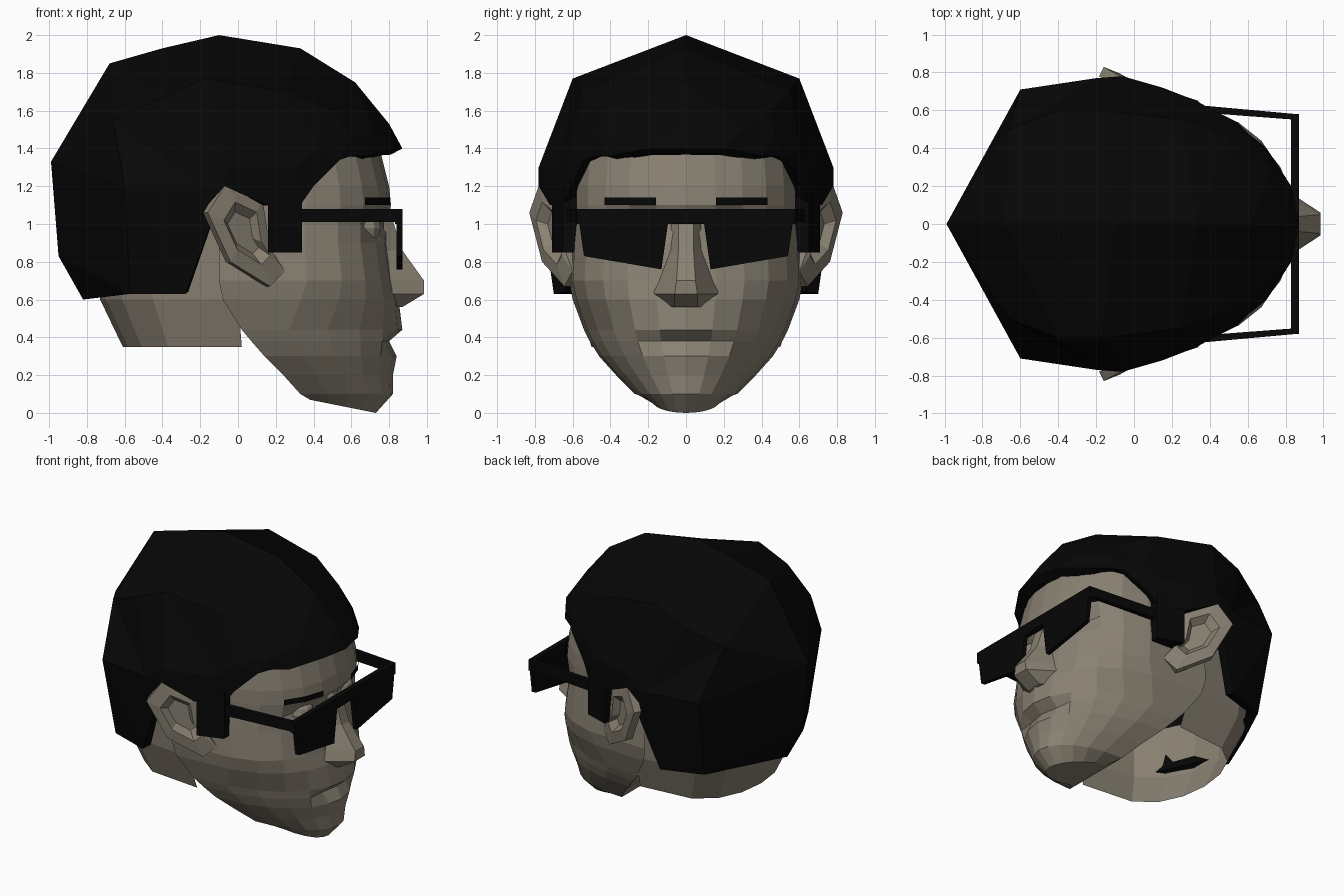
import bpy, bmesh
from math import sin, cos, pi
from mathutils import Vector

cube = bpy.data.objects.get("Cube")
if cube:
    bpy.data.objects.remove(cube, do_unlink=True)


def material(name, color):
    mat = bpy.data.materials.new(name)
    mat.use_nodes = True
    mat.diffuse_color = (*color, 1)
    shader = mat.node_tree.nodes["Principled BSDF"]
    shader.inputs["Base Color"].default_value = (*color, 1)
    return mat


SKIN = material("skin", (.25, .22, .17))
HAIR = material("black hair", (.002, .002, .002))
FRAME = material("black plastic", (.002, .002, .002))


def finish(bm, name, mat, thickness=0):
    """Turn half a part into a flat shaded object mirrored across y."""
    bmesh.ops.remove_doubles(bm, verts=bm.verts, dist=.001)
    bmesh.ops.recalc_face_normals(bm, faces=bm.faces)
    mesh = bpy.data.meshes.new(name)
    bm.to_mesh(mesh)
    bm.free()
    mesh.materials.append(mat)
    part = bpy.data.objects.new(name, mesh)
    bpy.context.collection.objects.link(part)
    mirror = part.modifiers.new("mirror", 'MIRROR')
    mirror.use_axis = (False, True, False)
    if thickness:
        solid = part.modifiers.new("thickness", 'SOLIDIFY')
        solid.thickness = thickness
        solid.offset = -1


def loft(name, rows, mat, closed=False, cap_start=False, cap_end=False,
         split=False, thickness=0, keep=None):
    """Join neighbouring rows of points with quads, or with pairs of triangles."""
    bm = bmesh.new()
    grid = [[bm.verts.new(point) for point in row] for row in rows]
    count = len(grid[0])
    for i, (row, following) in enumerate(zip(grid, grid[1:])):
        for j in range(count if closed else count - 1):
            k = (j + 1) % count
            if keep and not keep(i, j):
                continue
            if split:
                bm.faces.new((row[j], row[k], following[j]))
                bm.faces.new((row[k], following[k], following[j]))
            else:
                bm.faces.new((row[j], row[k], following[k], following[j]))
    if cap_start:
        bm.faces.new(grid[0])
    if cap_end:
        bm.faces.new(grid[-1])
    finish(bm, name, mat, thickness)


def solid(name, layers, mat):
    loft(name, layers, mat, closed=True, cap_start=True, cap_end=True)


def prism(name, plan, bottom, top, mat):
    """Plan outline raised between two heights."""
    solid(name, [[(x, y, z) for x, y in plan] for z in (bottom, top)], mat)


def arc(z, tip, end, half_width, squareness, steps=6):
    """Half a rounded cross-section, from its tip on the middle to its side."""
    angles = [pi / 2 * i / steps for i in range(steps + 1)]
    return [(end + (tip - end) * abs(cos(a)) ** squareness, half_width * sin(a), z)
            for a in angles]


# Face cross-sections: height, front, back, half width
FACE = [
    (1.4, .75, -.1, .58), (1.2, .8, -.1, .6), (1.1, .81, -.1, .6),
    (1, .79, -.1, .6), (.9, .79, -.1, .61), (.7, .82, -.1, .62),
    (.6, .85, -.08, .6), (.44, .87, .02, .54), (.38, .86, .07, .51),
    (.3, .84, .14, .46), (.2, .82, .24, .37), (.1, .82, .33, .27), (0, .73, .38, .18),
]
# Columns pushed in at the eye sockets and the mouth line
DENTS = {1: (1, 2), .38: (0, 1)}


def face_row(z, front, back, half_width):
    # the jaw is rounder than the brow and cheeks
    row = arc(z, front, back, half_width, min(.9, max(.5, 1.8 - 2 * z)))
    row.append((back, 0, z))
    if z == 0:
        # chin rises toward the throat
        row = [(x, y, (front - x) / 5) for x, y, z in row]
    return [(x - .06 if j in DENTS.get(z, ()) else x, y, height)
            for j, (x, y, height) in enumerate(row)]


loft("face", [face_row(*section) for section in FACE], SKIN, cap_end=True,
     keep=lambda i, j: j < 6 or FACE[i][0] < .5)

# Nose: height, ridge, ridge half width, base half width
NOSE = [(1.08, .8, .04, .07), (.86, .87, .04, .09), (.7, .985, .05, .16),
        (.63, .985, .06, .2), (.56, .87, .06, .12)]
loft("nose", [[(ridge, 0, z), (ridge, top, z), (.77, base, z)]
              for z, ridge, top, base in NOSE], SKIN, cap_start=True, cap_end=True)

# Eyes
bm = bmesh.new()
bmesh.ops.create_uvsphere(bm, u_segments=10, v_segments=6, radius=.09)
bmesh.ops.translate(bm, verts=bm.verts, vec=(.67, .23, .98))
finish(bm, "eyes", SKIN)

# Eyebrows: thin strips hugging the brow
loft("eyebrows", [arc(z, .82, -.1, .61, .5)[1:4] for z in (1.1, 1.14)], HAIR)

# Open neck
loft("neck", [arc(1, -.76, 0, .61, .5, steps=4), arc(.6, -.73, 0, .58, .5, steps=4),
              arc(.35, -.61, .02, .5, .5, steps=4)], SKIN)

# Ears: slanted slabs with a sunken bowl
EAR = [(-.16, 1.06), (-.06, 1.22), (.13, 1.13), (.17, .87), (.25, .75), (.17, .67), (-.04, .8)]
EAR_MIDDLE = Vector((.04, .96))


def ear_loop(lift, scale):
    loop = [EAR_MIDDLE.lerp(Vector(point), scale) for point in EAR]
    return [(x + lift / 2, .74 - .56 * x + lift, z) for x, z in loop]


solid("ears", [ear_loop(-.05, 1), ear_loop(0, 1), ear_loop(.01, .6), ear_loop(-.03, .4)], SKIN)

# Hair: arches from the crown line down to the hem, fringe first
FRONT_HAIR = [
    [(.87, 0, 1.4), (.83, .2, 1.4), (.7, .4, 1.36), (.6, .48, 1.36)],
    [(.8, 0, 1.53), (.72, .3, 1.5), (.6, .47, 1.45), (.54, .54, 1.34)],
    [(.62, 0, 1.75), (.5, .45, 1.6), (.42, .6, 1.4), (.4, .61, 1.2)],
    [(.33, 0, 1.93), (.25, .55, 1.7), (.3, .66, 1.3), (.33, .65, 1.1)],
]
BACK_HAIR = [
    [(-.1, 0, 2), (-.17, .6, 1.77), (.14, .72, 1.3), (.15, .72, 1.1)],
    [(-.1, 0, 2), (-.17, .6, 1.77), (-.06, .78, 1.3), (-.07, .78, 1.2)],
    [(-.4, 0, 1.93), (-.4, .6, 1.67), (-.2, .77, 1.2), (-.28, .7, .63)],
    [(-.68, 0, 1.85), (-.66, .5, 1.55), (-.6, .71, 1.2), (-.57, .6, .63)],
    [(-.68, 0, 1.85), (-.99, 0, 1.33), (-.95, 0, .83), (-.82, 0, .6)],
]
loft("hair", FRONT_HAIR + BACK_HAIR, HAIR, split=True, thickness=.07)

# Sideburns
prism("sideburns", [(.16, .58), (.34, .56), (.34, .65), (.16, .71)], .85, 1.2, HAIR)

# Glasses: top bar, lenses and arms
prism("glasses_bar", [(.83, 0), (.87, 0), (.87, .58), (.83, .58)], 1, 1.08, FRAME)
LENS = [(.09, 1.04), (.13, .76), (.54, .83), (.57, 1.04)]
solid("glasses_lenses", [[(x, y, z) for y, z in LENS] for x in (.84, .87)], FRAME)
prism("glasses_arms", [(.86, .55), (.86, .58), (.2, .64), (.2, .6)], 1.01, 1.08, FRAME)
